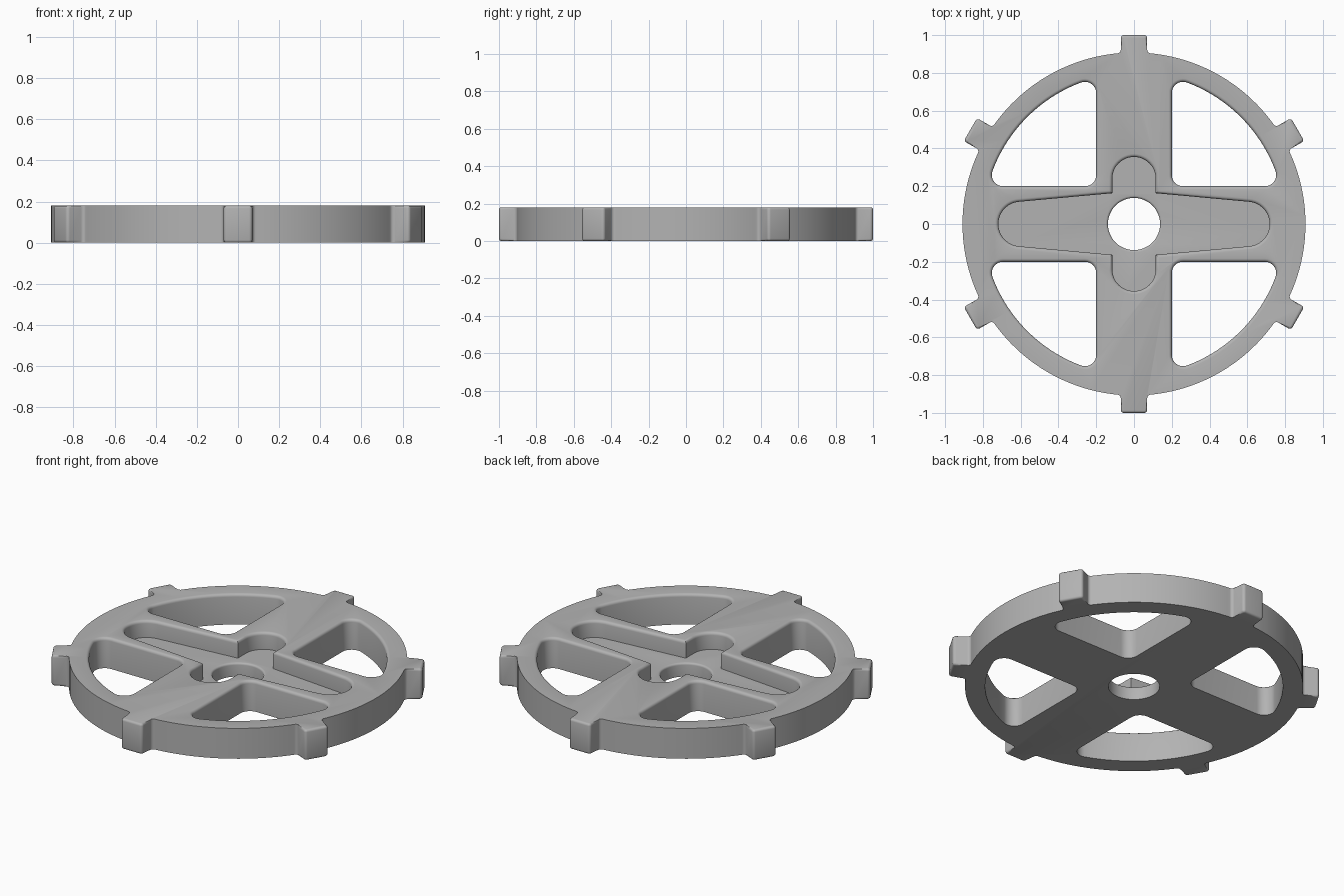
import bpy, bmesh, math
from mathutils import Vector

HEIGHT, RIM, TIP = 0.18, 0.908, 1.0
FLOOR = 0.08          # recess floor level
EASE = 0.017          # rounding of the upper edges

cube = bpy.data.objects.get("Cube")
if cube:
    bpy.data.objects.remove(cube, do_unlink=True)

grey = bpy.data.materials.new("plain_grey")
grey.use_nodes = True
grey.diffuse_color = (0.45, 0.45, 0.45, 1)
grey.node_tree.nodes["Principled BSDF"].inputs["Base Color"].default_value = (0.45, 0.45, 0.45, 1)


def arc(cx, cy, r, start, end, n):
    """Points on an arc, angles in degrees."""
    return [Vector((cx + r * math.cos(a), cy + r * math.sin(a)))
            for a in (math.radians(start + (end - start) * i / n) for i in range(n + 1))]


def fillet(prev, corner, nxt, r, n=5):
    """Round one corner of a polygon."""
    u, v = (prev - corner).normalized(), (nxt - corner).normalized()
    half = u.angle(v) / 2
    centre = corner + (u + v).normalized() * (r / math.sin(half))
    a = corner + u * (r / math.tan(half)) - centre
    b = corner + v * (r / math.tan(half)) - centre
    return [centre + a.lerp(b, i / n).normalized() * r for i in range(n + 1)]


def offset(points, weights, d):
    """Move a counter-clockwise outline outward by d."""
    out = []
    for i, p in enumerate(points):
        e1 = (p - points[i - 1]).normalized()
        e2 = (points[(i + 1) % len(points)] - p).normalized()
        n1, n2 = Vector((e1.y, -e1.x)), Vector((e2.y, -e2.x))
        m = (n1 + n2) / (1 + n1.dot(n2))
        out.append(p + m * d * weights[i])
    return out


def loft(name, points, levels, weights=None):
    """Solid through copies of an outline; levels are (z, offset)."""
    weights = weights or [1] * len(points)
    bm = bmesh.new()
    rings = [[bm.verts.new((p.x, p.y, z)) for p in offset(points, weights, d)]
             for z, d in levels]
    n = len(points)
    bm.faces.new(rings[0][::-1])
    bm.faces.new(rings[-1])
    for low, high in zip(rings, rings[1:]):
        for i in range(n):
            j = (i + 1) % n
            bm.faces.new((low[i], low[j], high[j], high[i]))
    mesh = bpy.data.meshes.new(name)
    bm.to_mesh(mesh)
    bm.free()
    mesh.materials.append(grey)
    obj = bpy.data.objects.new(name, mesh)
    bpy.context.collection.objects.link(obj)
    return obj


def flare(bottom, top, r=EASE, n=4):
    """Cutter levels that leave a rounded upper edge."""
    steps = [math.pi / 2 * i / n for i in range(n + 1)]
    return ([(bottom, 0)] + [(top - r + r * math.sin(a), r * (1 - math.cos(a))) for a in steps]
            + [(top + 0.01, r)])


def turned(points, degrees):
    a = math.radians(degrees)
    c, s = math.cos(a), math.sin(a)
    return [Vector((p.x * c - p.y * s, p.x * s + p.y * c)) for p in points]


# Wheel outline: six lugs joined by rim arcs
W = 0.07
foot = math.sqrt(RIM ** 2 - W ** 2)
gap = math.degrees(math.asin(W / RIM)) + 2
rim_arc = arc(0, 0, RIM, gap, 60 - gap, 18)
near = Vector((rim_arc[0].x, -rim_arc[0].y))
corners = [near, Vector((foot, -W)), Vector((TIP, -W)),
           Vector((TIP, W)), Vector((foot, W)), rim_arc[0]]
lug = []
for i, r in zip(range(1, 5), (0.018, 0.016, 0.016, 0.018)):
    lug += fillet(corners[i - 1], corners[i], corners[i + 1], r)
outline = [p for k in range(6) for p in turned(lug + rim_arc, 30 + 60 * k)]

# Only the lugs have eased upper and lower edges
weights = [1 if p.length > RIM + 0.03 else 0 for p in outline]
b = 0.013
ease = [(b * (1 - math.sin(t)), -b * (1 - math.cos(t)))
        for t in (math.pi / 2 * i / 3 for i in range(4))][::-1]
levels = ease + [(HEIGHT - z, d) for z, d in ease[::-1]]
wheel = loft("wheel", outline, levels, weights)

cutters = []

# Four windows between the spokes
S, R, F = 0.2, 0.8, 0.06
c = math.sqrt((R - F) ** 2 - (S + F) ** 2)
lean = math.degrees(math.atan2(S + F, c))
window = (arc(S + F, S + F, F, 180, 270, 8) + arc(c, S + F, F, 270, 360 + lean, 10)
          + arc(0, 0, R, lean, 90 - lean, 24)[1:-1]
          + arc(S + F, c, F, 90 - lean, 180, 10))
for k in range(4):
    cutters.append(loft(f"window_cutter_{k + 1}", turned(window, 90 * k),
                        flare(-0.05, HEIGHT)))

# Cross-shaped recess: two long tapering arms and two short round ones
tilt = 5
half = (arc(0.6, 0, 0.118, tilt - 90, 90 - tilt, 24)
        + [Vector((0.115, 0.163))] + arc(0, 0.24, 0.115, 0, 180, 24)
        + [Vector((-0.115, 0.163))])
cutters.append(loft("recess_cutter", half + turned(half, 180), flare(FLOOR, HEIGHT)))

# Centre hole
cutters.append(loft("hole_cutter", arc(0, 0, 0.138, 0, 352.5, 47), flare(-0.05, FLOOR, 0.012)))

# Cut everything out of the wheel
for cutter in cutters:
    cutter.hide_render = True
    mod = wheel.modifiers.new(cutter.name, "BOOLEAN")
    mod.operation, mod.solver, mod.object = "DIFFERENCE", "EXACT", cutter
bpy.context.view_layer.update()
graph = bpy.context.evaluated_depsgraph_get()
cut_mesh = bpy.data.meshes.new_from_object(wheel.evaluated_get(graph))
wheel.modifiers.clear()
wheel.data = cut_mesh
for cutter in cutters:
    bpy.data.objects.remove(cutter, do_unlink=True)

bpy.ops.object.select_all(action="DESELECT")
wheel.select_set(True)
bpy.context.view_layer.objects.active = wheel
bpy.ops.object.shade_smooth_by_angle(angle=math.radians(35))
